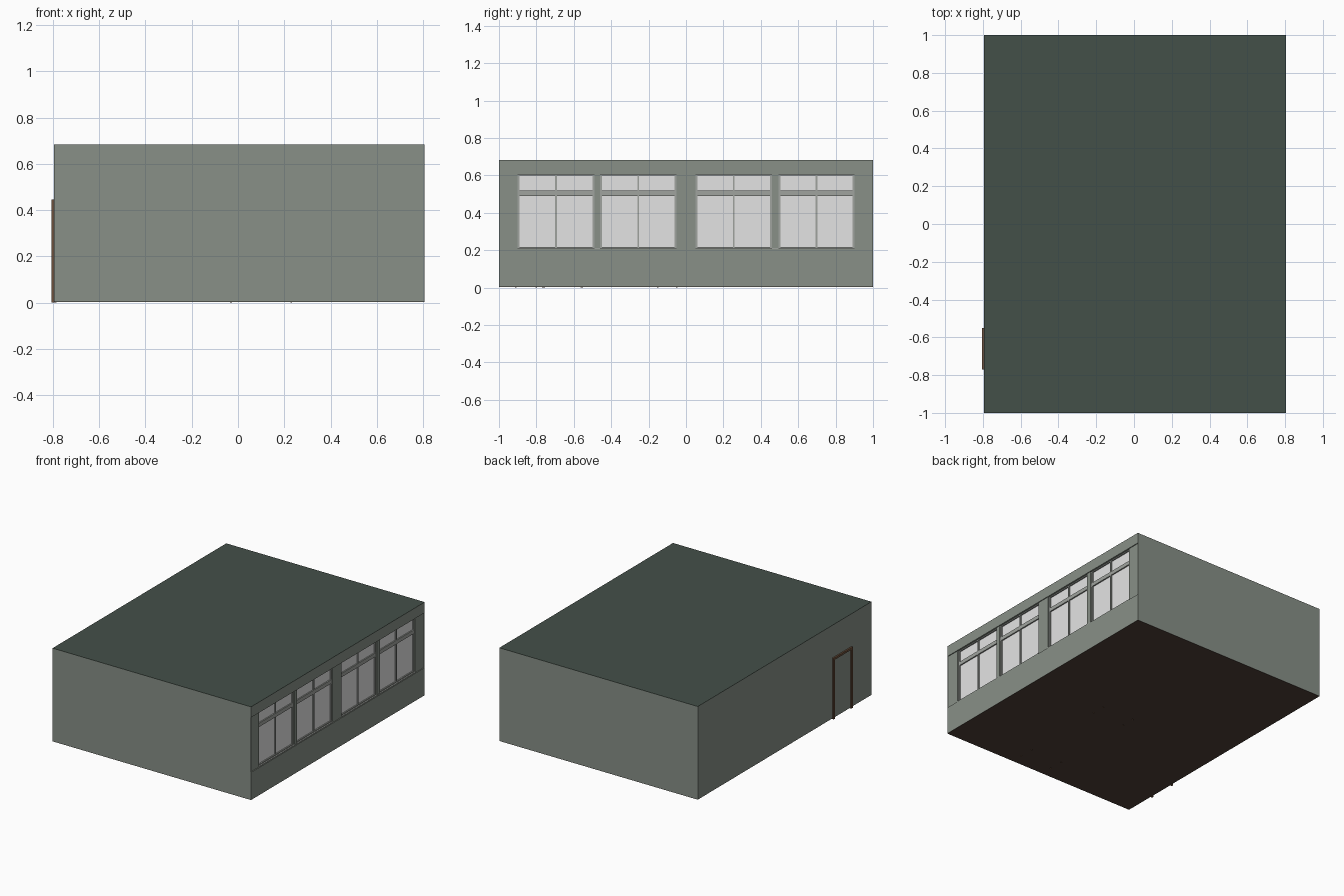
import bpy, bmesh

if "Cube" in bpy.data.objects:
    bpy.data.objects.remove(bpy.data.objects["Cube"])

X0, X1, Z0, Z1 = -0.795, 0.805, 0.005, 0.682


def material(name, r, g, b):
    def lin(c):
        c /= 255
        return c / 12.92 if c <= 0.04045 else ((c + 0.055) / 1.055) ** 2.4
    m = bpy.data.materials.new(name)
    m.diffuse_color = (lin(r), lin(g), lin(b), 1)
    m.use_nodes = True
    m.node_tree.nodes["Principled BSDF"].inputs["Base Color"].default_value = m.diffuse_color
    return m


WALL = material("grey_green_wall", 136, 144, 135)
ROOF = material("dark_green_roof", 68, 80, 73)
FLOOR = material("dark_brown_floor", 80, 65, 57)
GLASS = material("pale_glass", 228, 228, 228)
FRAME = material("window_grey", 160, 164, 159)
WOOD = material("door_brown", 112, 82, 60)
BOARD = material("board_green", 40, 62, 52)


def boxes(name, mat, parts):
    """One object made of boxes, each given as (x0, x1, y0, y1, z0, z1)."""
    bm = bmesh.new()
    for x0, x1, y0, y1, z0, z1 in parts:
        geom = bmesh.ops.create_cube(bm, size=1)
        for v in geom["verts"]:
            v.co.x = (x0 + x1) / 2 + v.co.x * (x1 - x0)
            v.co.y = (y0 + y1) / 2 + v.co.y * (y1 - y0)
            v.co.z = (z0 + z1) / 2 + v.co.z * (z1 - z0)
    me = bpy.data.meshes.new(name)
    bm.to_mesh(me)
    bm.free()
    me.materials.append(mat)
    ob = bpy.data.objects.new(name, me)
    bpy.context.collection.objects.link(ob)
    return ob


T = 0.001
# Shell: thin walls, roof and floor
boxes("front_wall", WALL, [(X0, X1, -1, -1 + T, Z0, Z1)])
boxes("back_wall", WALL, [(X0, X1, 1 - T, 1, Z0, Z1)])
boxes("left_wall", WALL, [(X0, X0 + T, -1 + T, 1 - T, Z0, Z1)])
boxes("roof", ROOF, [(X0, X1, -1, 1, Z1, Z1 + T)])
boxes("floor", FLOOR, [(X0, X1, -1, 1, Z0 - T, Z0)])

# Window wall: bands below and above, recessed columns between
SILL, HEAD = 0.205, 0.605
boxes("right_lower_band", WALL, [(X1 - 0.03, X1, -1 + T, 1 - T, Z0, SILL)])
boxes("right_upper_band", WALL, [(X1 - 0.03, X1, -1 + T, 1 - T, HEAD, Z1)])
columns = [(-1 + T, -0.9), (-0.49, -0.46), (-0.05, 0.05), (0.46, 0.495), (0.9, 1 - T)]
boxes("window_columns", WALL,
      [(X1 - 0.03, X1 - 0.006, a, b, SILL, HEAD) for a, b in columns])

# Four windows, each with two tall panes and two small panes above
frames, panes = [], []
GX = X1 - 0.026
FX0, FX1 = X1 - 0.028, X1 - 0.014
for (_, a), (b, _) in zip(columns, columns[1:]):
    mid, w = (a + b) / 2, 0.011
    panes.append((GX - 0.003, GX + 0.004, a, b, SILL, HEAD))
    for p, q in ((a, a + w), (mid - 0.005, mid + 0.005), (b - w, b)):
        frames.append((FX0, FX1, p, q, SILL, HEAD))
    for p, q in ((SILL, 0.218), (0.49, 0.518), (HEAD - 0.006, HEAD)):
        frames.append((FX0, FX1 + 0.001, a, b, p, q))
boxes("window_glass", GLASS, panes)
boxes("window_frames", FRAME, frames)
boxes("window_sills", FRAME,
      [(FX0, X1 - 0.003, a, b, SILL, SILL + 0.006) for a, b in ((-0.9, -0.05), (0.05, 0.9))])

# Door with brown frame on the left wall
DX0, DX1 = X0 - 0.011, X0 + 0.01
boxes("door_frame", WOOD, [(DX0, DX1, -0.77, -0.755, 0.0, 0.445),
                           (DX0, DX1, -0.565, -0.55, 0.0, 0.445),
                           (DX0, DX1, -0.755, -0.565, 0.43, 0.445)])
boxes("door_leaf", WALL, [(X0 - 0.002, X0 + 0.004, -0.755, -0.565, Z0, 0.43)])

# Writing boards on the inside of the front wall
boxes("writing_boards", BOARD, [(-0.49, 0.375, -1 + T, -0.995, 0.17, 0.49),
                                (0.378, 0.71, -1 + T, -0.995, 0.17, 0.49)])

# Ceiling lamps
boxes("ceiling_lamps", GLASS,
      [(x - 0.03, x + 0.03, y - 0.11, y + 0.11, Z1 - 0.012, Z1)
       for x in (-0.31, 0.31) for y in (-0.5, 0.5)])

# Desks inside, whose feet reach just below the floor
for name, x0, x1, y0, y1 in (("teacher_desk", -0.03, 0.23, -0.91, -0.8),
                             ("pupil_desk", -0.03, 0.23, -0.15, -0.05)):
    parts = [(x0 - 0.01, x1 + 0.01, y0 - 0.01, y1 + 0.01, 0.16, 0.17)]
    parts += [(x - 0.004, x + 0.004, y - 0.004, y + 0.004, 0, 0.16)
              for x in (x0, x1) for y in (y0, y1)]
    boxes(name, WOOD, parts)
